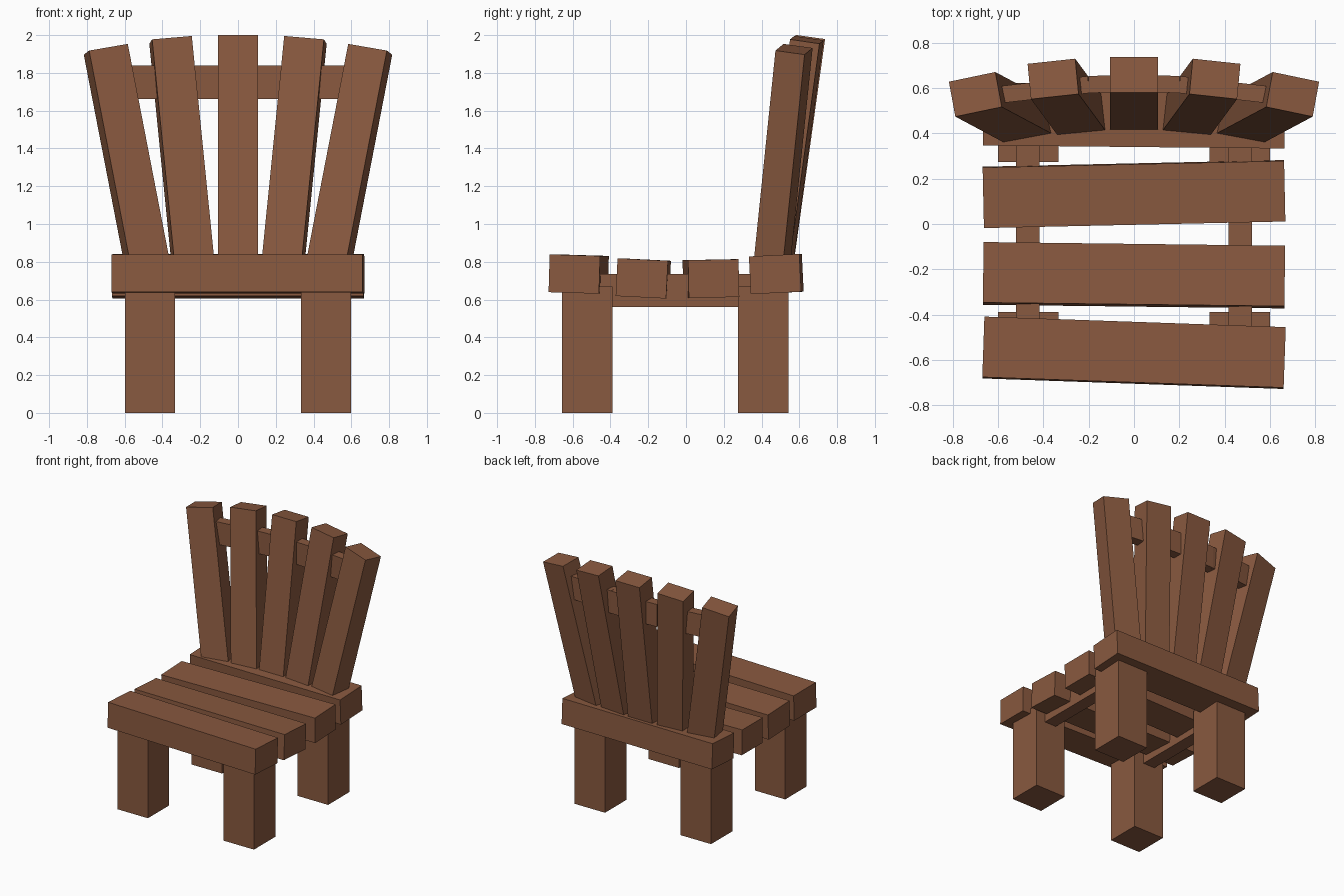
import bpy, bmesh
from mathutils import Vector, Matrix

if "Cube" in bpy.data.objects:
    bpy.data.objects.remove(bpy.data.objects["Cube"])

wood = bpy.data.materials.new("wood")
wood.diffuse_color = (0.25, 0.1, 0.05, 1)
wood.use_nodes = True
wood.node_tree.nodes["Principled BSDF"].inputs["Base Color"].default_value = wood.diffuse_color


def add_box(name, matrix, size):
    """Box of given size, placed by a rotation/translation matrix."""
    bm = bmesh.new()
    bmesh.ops.create_cube(bm, size=1, matrix=matrix @ Matrix.Diagonal((*size, 1)))
    mesh = bpy.data.meshes.new(name)
    bm.to_mesh(mesh)
    bm.free()
    mesh.materials.append(wood)
    obj = bpy.data.objects.new(name, mesh)
    bpy.context.collection.objects.link(obj)
    return obj


def beam(name, low, high, across, width, depth):
    """Board running from low to high, its width along the across direction."""
    low, high = Vector(low), Vector(high)
    d = (high - low).normalized()
    w = Vector(across)
    w = (w - d * w.dot(d)).normalized()
    n = d.cross(w)
    m = Matrix((w, n, d)).transposed().to_4x4()
    m.translation = (low + high) / 2
    return add_box(name, m, (width, depth, (high - low).length))


for side, s in (("right", 1), ("left", -1)):
    # legs
    for end, y in (("front", -0.522), ("back", 0.408)):
        add_box(f"{end}_leg_{side}", Matrix.Translation((s * 0.466, y, 0.335)), (0.267, 0.267, 0.67))
    # side rail under the seat
    add_box(f"seat_rail_{side}", Matrix.Translation((s * 0.468, -0.06, 0.647)), (0.103, 1.0, 0.175))

# seat planks, each slightly crooked: y, z, yaw, pitch
planks = [(-0.568, 0.735, -0.035, -0.03), (-0.226, 0.712, -0.012, -0.05),
          (0.132, 0.711, 0.022, 0.02), (0.478, 0.735, -0.01, 0.05)]
for i, (y, z, yaw, pitch) in enumerate(planks):
    m = Matrix.Translation((0, y, z)) @ Matrix.Rotation(yaw, 4, 'Z') @ Matrix.Rotation(pitch, 4, 'X')
    add_box(f"seat_plank_{i + 1}", m, (1.33, 0.267, 0.2))

# fanned back slats: axis point at seat level, top centre, yaw slope
slats = [((0, 0.497, 0.84), (0, 0.658, 1.99), 0),
         ((0.243, 0.485, 0.84), (0.357, 0.64, 1.975), 0.095),
         ((0.49, 0.46, 0.84), (0.70, 0.572, 1.925), 0.185)]
for i, (low, high, t) in enumerate(slats):
    for s in ((1, -1) if i else (1,)):
        flip = Vector((s, 1, 1))
        a, b = Vector(low) * flip, Vector(high) * flip
        a -= (b - a) * 0.1          # sink the foot into the rear plank
        side = ("centre", "right", "left")[0 if i == 0 else (1 if s > 0 else 2)]
        beam(f"back_slat_{i}_{side}", a, b, (1, -t * s, 0), 0.212, 0.158)

# bent cross rail running through the slats
for s, side in ((1, "right"), (-1, "left")):
    path = [(0, 0.622), (0.2, 0.615), (0.62, 0.567)]
    for i in range(2):
        (x0, y0), (x1, y1) = path[i], path[i + 1]
        beam(f"back_rail_{side}_{i + 1}", (s * x0, y0, 1.75), (s * x1, y1, 1.75), (0, 0, 1), 0.178, 0.075)
